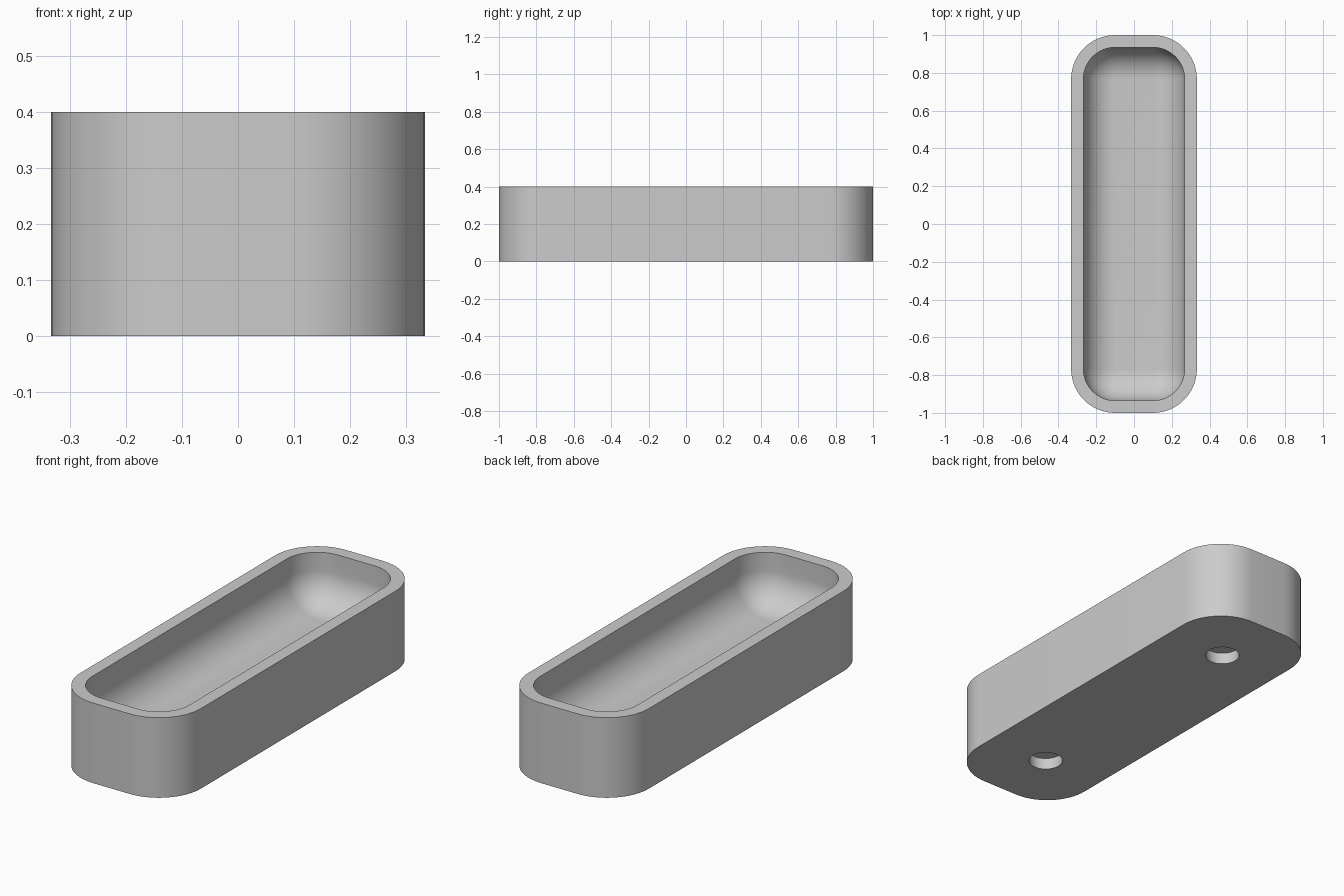
import bpy, bmesh, math

cube = bpy.data.objects.get("Cube")
if cube:
    bpy.data.objects.remove(cube, do_unlink=True)

HALF_X, HALF_Y, HEIGHT = 0.333, 1.0, 0.4
CORNER = 0.233          # outer corner radius
WALL = 0.065            # rim width
INNER = CORNER - WALL   # cavity corner and floor fillet radius
WALL_DROP = 0.09        # straight part of the cavity wall
SEGS = 16

grey = bpy.data.materials.new("plain grey")
grey.use_nodes = True
colour = (0.6, 0.6, 0.6, 1)
grey.diffuse_color = colour
grey.node_tree.nodes["Principled BSDF"].inputs["Base Color"].default_value = colour


def ring(bm, radius, z):
    """Rounded rectangle around four fixed corner centres."""
    cx, cy = HALF_X - CORNER, HALF_Y - CORNER
    verts = []
    for k, (sx, sy) in enumerate([(1, 1), (-1, 1), (-1, -1), (1, -1)]):
        for i in range(SEGS + 1):
            a = (k + i / SEGS) * math.pi / 2
            verts.append(bm.verts.new((sx * cx + radius * math.cos(a),
                                       sy * cy + radius * math.sin(a), z)))
    return verts


# Tray body: outer wall, flat rim, inner wall and filleted floor
bm = bmesh.new()
levels = [(CORNER, 0), (CORNER, HEIGHT), (INNER, HEIGHT)]
for i in range(SEGS + 1):
    a = i / SEGS * math.pi / 2
    levels.append((INNER * math.cos(a), HEIGHT - WALL_DROP - INNER * math.sin(a)))
rings = [ring(bm, r, z) for r, z in levels]
for low, high in zip(rings, rings[1:]):
    for i in range(len(low)):
        j = (i + 1) % len(low)
        bm.faces.new((low[i], low[j], high[j], high[i]))
bm.faces.new(rings[0][::-1])
bm.faces.new(rings[-1])
bmesh.ops.remove_doubles(bm, verts=bm.verts[:], dist=1e-5)
bmesh.ops.recalc_face_normals(bm, faces=bm.faces[:])
mesh = bpy.data.meshes.new("tray_body")
bm.to_mesh(mesh)
bm.free()
tray = bpy.data.objects.new("tray_body", mesh)
bpy.context.collection.objects.link(tray)
mesh.materials.append(grey)


# Two blind holes underneath, each slightly wider in its inner half
def cut_hole(y, radius, z0, z1):
    bpy.ops.mesh.primitive_cylinder_add(vertices=48, radius=radius, depth=z1 - z0,
                                        location=(0, y, (z0 + z1) / 2))
    cutter = bpy.context.object
    cutter.name = "hole_cutter"
    cutter.hide_render = True
    cutter.data.materials.append(grey)
    mod = tray.modifiers.new("hole", "BOOLEAN")
    mod.operation = "DIFFERENCE"
    mod.solver = "EXACT"
    mod.object = cutter
    bpy.context.view_layer.objects.active = tray
    bpy.ops.object.modifier_apply(modifier=mod.name)
    bpy.data.objects.remove(cutter, do_unlink=True)


for y in (-0.66, 0.66):
    cut_hole(y, 0.08, -0.05, 0.04)
    cut_hole(y, 0.083, 0.03, 0.06)

bpy.ops.object.select_all(action="DESELECT")
tray.select_set(True)
bpy.context.view_layer.objects.active = tray
bpy.ops.object.shade_smooth_by_angle(angle=math.radians(30))
